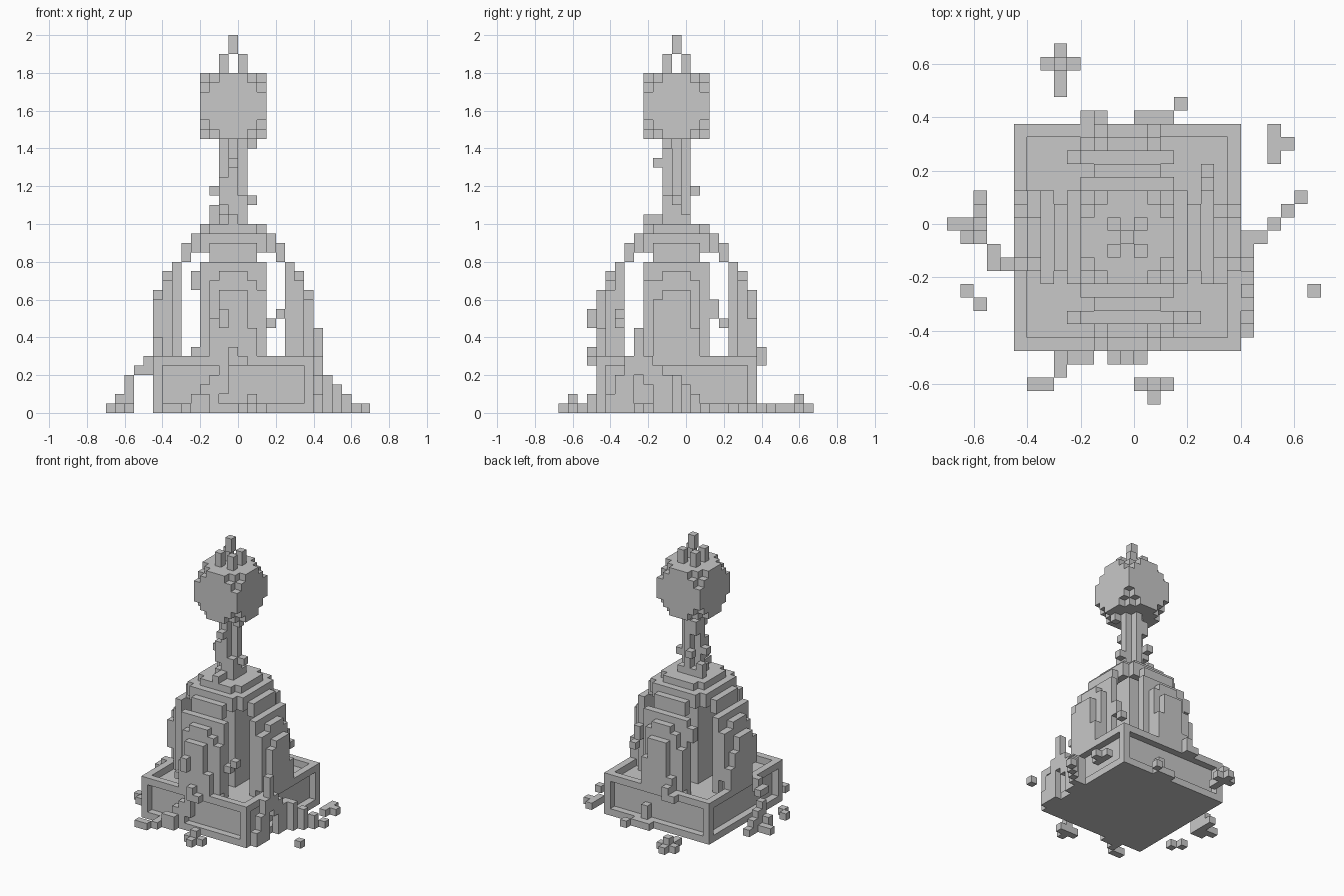
import bpy
import bmesh
from mathutils import Matrix, Vector

CELL = 0.05
default_cube = bpy.data.objects.get("Cube")
if default_cube:
    bpy.data.objects.remove(default_cube, do_unlink=True)

stone = bpy.data.materials.new("grey stone")
stone.use_nodes = True
GREY = (0.58, 0.58, 0.58, 1)
stone.diffuse_color = GREY
stone.node_tree.nodes["Principled BSDF"].inputs["Base Color"].default_value = GREY


def add_block(bm, xs, ys, zs):
    """Block spanning inclusive cell ranges in x and y, and heights zs in cells."""
    low = Vector((xs[0] - 1, ys[0] - 1.5, zs[0])) * CELL
    high = Vector((xs[1], ys[1] - 0.5, zs[1])) * CELL
    size = high - low
    matrix = Matrix.Translation((low + high) / 2) @ Matrix.Diagonal((*size, 1))
    bmesh.ops.create_cube(bm, size=1, matrix=matrix)


def make_part(name, blocks):
    mesh = bpy.data.meshes.new(name)
    bm = bmesh.new()
    for block in blocks:
        add_block(bm, *block)
    bm.to_mesh(mesh)
    bm.free()
    mesh.materials.append(stone)
    part = bpy.data.objects.new(name, mesh)
    bpy.context.collection.objects.link(part)


def centred(half_x, half_y, bottom, top):
    return (-half_x, half_x), (-half_y, half_y), (bottom, top)


def column(x, y, bottom=0, top=1):
    return (x, x), (y, y), (bottom, top)


# Plinth: a solid core inside a raised frame, so sides and top look inset
EDGE, HEIGHT = 8, 6
frame = [centred(EDGE - 1, EDGE - 1, 0, HEIGHT - 1)]
for side in (-EDGE, EDGE):
    for low, high in ((0, 1), (HEIGHT - 1, HEIGHT)):
        frame.append(((side, side), (-EDGE, EDGE), (low, high)))
        frame.append(((-EDGE, EDGE), (side, side), (low, high)))
    for other in (-EDGE, EDGE):
        frame.append(column(side, other, 0, HEIGHT))
make_part("plinth", frame)

# Four curved ribs with rounded tops: (distance from centre, half width, bottom, top)
rib_layers = [(8, 1, 5, 13), (7, 2, 5, 14), (7, 1, 14, 15), (6, 3, 5, 16),
              (5, 2, 16, 18), (4, 3, 17, 19)]
for name, sign, along_x in (("left_rib", 1, True), ("right_rib", -1, True),
                            ("back_rib", 1, False), ("front_rib", -1, False)):
    blocks = []
    for distance, half, bottom, top in rib_layers:
        out, across = (sign * distance,) * 2, (-half, half)
        plan = (out, across) if along_x else (across, out)
        blocks.append((*plan, (bottom, top)))
    make_part(name, blocks)

# Crown joining the ribs
make_part("crown", [centred(3, 3, 18, 19), centred(3, 2, 19, 20),
                    centred(2, 3, 19, 20), centred(1, 1, 20, 21)])

# Thick core between the ribs and the cross-shaped post above it
make_part("core", [centred(2, 2, 5, 18)])
make_part("post", [centred(1, 0, 18, 29), centred(0, 1, 18, 29)])

# Head: a cube with its eight corners stepped away
HEAD_MID, REACH = 32.5, 3
head = []
for x in range(-REACH, REACH + 1):
    for y in range(-REACH, REACH + 1):
        tall = min(REACH, 2 * REACH + 1 - abs(x) - abs(y)) + 0.5
        head.append(column(x, y, HEAD_MID - tall, HEAD_MID + tall))
make_part("head", head)

# Four prongs and a tip
prongs = [column(x, y, 36, 38) for x in (-1, 1) for y in (-1, 1)]
make_part("prongs", prongs)
make_part("tip", [column(0, 0, 38, 40)])

# Knots climbing the post
knots = [(-2, 0, 23, 24), (-2, 1, 20, 22), (2, 0, 22, 23), (2, -1, 28, 29),
         (0, -2, 26, 27), (-1, 2, 23, 24), (1, -1, 20, 23), (-1, -1, 22, 25),
         (0, -3, 20, 21), (0, -2, 20, 21), (-1, 1, 26, 28)]
make_part("post_knots", [column(*knot) for knot in knots])

# Vines clinging to the ribs
rib_vines = [(-8, 2, 6, 11), (-8, 3, 6, 9), (-8, -2, 8, 12), (-7, 3, 7, 14),
             (8, -2, 6, 12), (8, 2, 6, 9), (7, -3, 6, 14),
             (-2, -8, 6, 10), (-1, -9, 9, 11), (2, -8, 6, 9), (3, -7, 6, 13),
             (2, 8, 6, 10), (-2, 8, 6, 8), (-3, 7, 6, 12),
             (-4, 6, 13, 15), (4, -6, 9, 10), (5, -6, 10, 11),
             (6, 4, 10, 12), (6, 5, 9, 10), (-4, -6, 6, 7)]
make_part("rib_vines", [column(*vine) for vine in rib_vines])

# Vines spilling over the plinth
for name, steps in (
    ("right_vine", [(-9, -2, 4, 6), (-10, -2, 4, 5), (-10, -1, 4, 5),
                    (-11, 0, 0, 4), (-11, 1, 0, 3), (-11, 2, 0, 2), (-11, 3)]),
    ("left_vine", [(9, -7, 0, 2), (9, -6, 0, 4), (9, -5, 0, 6), (9, -4, 4, 9),
                   (9, -3, 3, 6), (9, -2, 0, 5), (9, -1, 0, 4), (9, 0, 0, 4),
                   (10, 0, 0, 4), (11, 1, 0, 3), (12, 2, 0, 2), (13, 3)]),
    ("front_vine", [(-5, -9), (-4, -9, 0, 2), (-3, -9, 0, 2), (-2, -8, 1, 4),
                    (-1, -8, 2, 5), (0, -9, 5, 7), (1, -9, 5, 6),
                    (-3, -8, 1, 3)]),
    ("back_vine", [(-3, 9, 5, 6), (-2, 9, 5, 7), (1, 9, 0, 1), (2, 9, 0, 1),
                   (3, 9, 0, 1), (2, 8, 1, 3), (4, 10)]),
):
    make_part(name, [column(*step) for step in steps])

# Loose rubble on the ground
rubble = [
    ((-6, -4), (13, 13), (0, 1)), ((-5, -5), (11, 14), (0, 1)),
    ((11, 11), (6, 8), (0, 1)), ((-13, -11), (1, 1), (0, 1)),
    ((-12, -11), (0, 0), (0, 2)), ((-7, -6), (-11, -11), (0, 1)),
    ((1, 3), (-11, -11), (0, 1)),
    column(-5, 13, 1, 2), column(12, 7), column(-12, -4), column(-11, -5),
    column(-5, -10), column(2, -12), column(2, -11, 1, 2), column(14, -4),
]
make_part("rubble", rubble)
